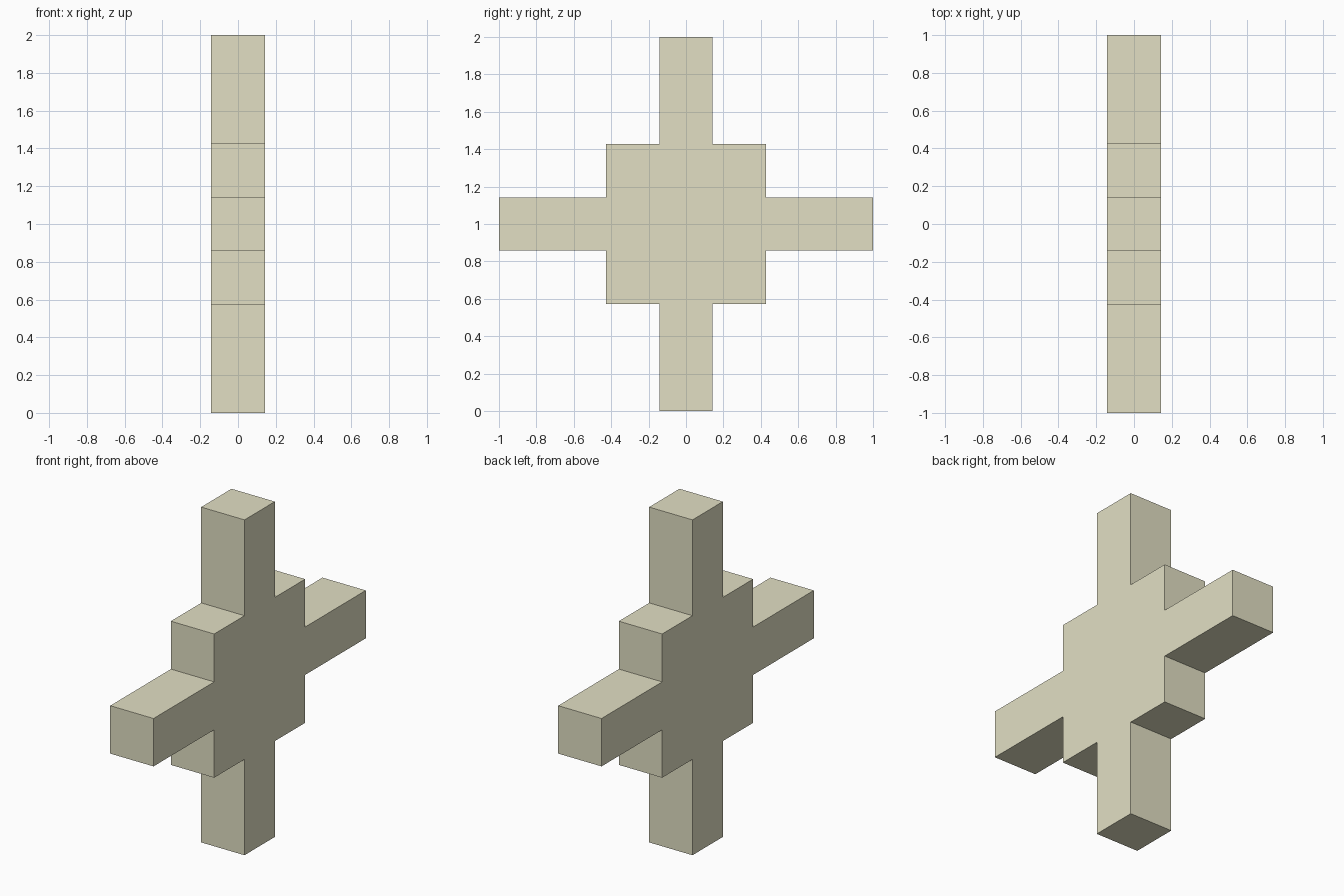
import bpy, bmesh

if "Cube" in bpy.data.objects:
    bpy.data.objects.remove(bpy.data.objects["Cube"])

U = 2 / 7            # grid unit: the model is 7 units tall
H = U / 2            # half a unit = half thickness

mat = bpy.data.materials.new("pale stone")
mat.diffuse_color = (0.76, 0.74, 0.55, 1)
mat.use_nodes = True
mat.node_tree.nodes["Principled BSDF"].inputs["Base Color"].default_value = mat.diffuse_color

# Stepped cross outline: one quarter, turned four times about the centre
quarter = [(7, -1), (7, 1), (3, 1), (3, 3), (1, 3)]
outline = []
for _ in range(4):
    outline += quarter
    quarter = [(-z, y) for y, z in quarter]

# Extrude the outline along x into a solid slab
bm = bmesh.new()
face = bm.faces.new([bm.verts.new((-H, y * H, 1 + z * H)) for y, z in outline])
ext = bmesh.ops.extrude_face_region(bm, geom=[face])
moved = [g for g in ext["geom"] if isinstance(g, bmesh.types.BMVert)]
bmesh.ops.translate(bm, verts=moved, vec=(2 * H, 0, 0))
bmesh.ops.recalc_face_normals(bm, faces=bm.faces)

mesh = bpy.data.meshes.new("stepped_cross")
bm.to_mesh(mesh)
bm.free()
mesh.materials.append(mat)
bpy.context.collection.objects.link(bpy.data.objects.new("stepped_cross", mesh))
